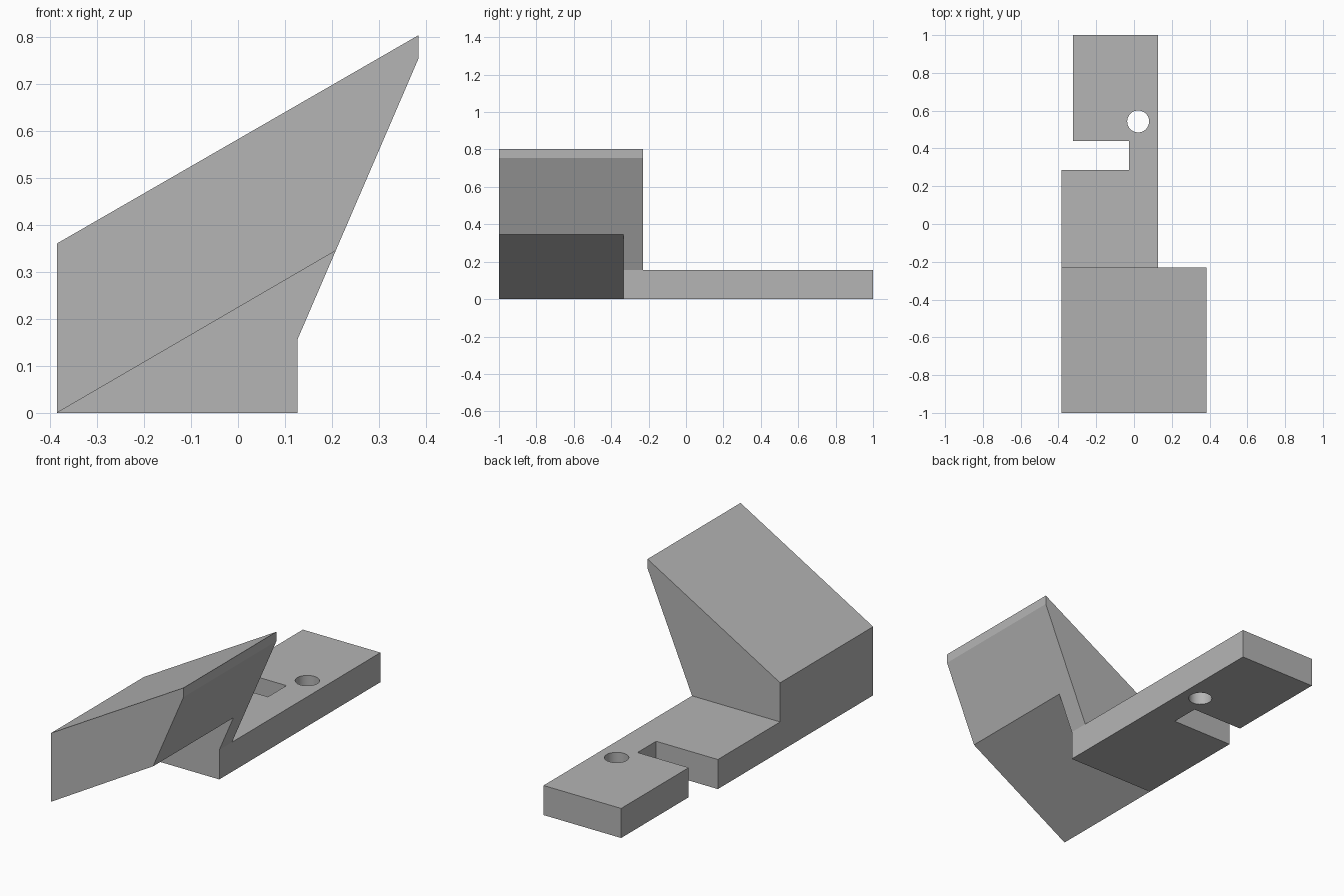
import bpy, bmesh, math
from mathutils import Vector

cube = bpy.data.objects.get("Cube")
if cube:
    bpy.data.objects.remove(cube, do_unlink=True)

grey = bpy.data.materials.new("plain grey")
grey.use_nodes = True
colour = (0.46, 0.46, 0.46, 1)
grey.diffuse_color = colour
grey.node_tree.nodes["Principled BSDF"].inputs["Base Color"].default_value = colour


def prism(name, points, direction):
    """Extrude a closed planar outline along a direction."""
    bm = bmesh.new()
    face = bm.faces.new([bm.verts.new(p) for p in points])
    top = bmesh.ops.extrude_face_region(bm, geom=[face])["geom"]
    moved = [v for v in top if isinstance(v, bmesh.types.BMVert)]
    bmesh.ops.translate(bm, verts=moved, vec=Vector(direction))
    bmesh.ops.recalc_face_normals(bm, faces=bm.faces)
    mesh = bpy.data.meshes.new(name)
    bm.to_mesh(mesh)
    bm.free()
    mesh.materials.append(grey)
    obj = bpy.data.objects.new(name, mesh)
    bpy.context.collection.objects.link(obj)
    return obj


def combine(target, tool, operation):
    """Apply a boolean and discard the tool object."""
    mod = target.modifiers.new(operation, "BOOLEAN")
    mod.operation, mod.solver, mod.object = operation, "EXACT", tool
    bpy.context.view_layer.objects.active = target
    bpy.ops.object.modifier_apply(modifier=mod.name)
    bpy.data.objects.remove(tool, do_unlink=True)


left, right, thick = -0.385, 0.126, 0.155
front, web, back = -1.0, -0.335, -0.23

# Sloped block, full depth, with its underside tapering to the base
profile = [(left, 0), (right, 0), (right, thick), (0.384, 0.754),
           (0.384, 0.803), (left, 0.36)]
bracket = prism("sloped_bracket", [(x, front, z) for x, z in profile],
                (0, back - front, 0))

# Slanted undercut in front of the web
slope = 0.345 / (0.208 - left)
wedge = [(left, 0), (0.5, slope * (0.5 - left)), (0.5, -0.1), (left, -0.1)]
undercut = prism("undercut", [(x, front - 0.1, z) for x, z in wedge],
                 (0, web - front + 0.1, 0))
combine(bracket, undercut, "DIFFERENCE")

# Flat base plate with a side notch
outline = [(left, -0.28), (right, -0.28), (right, 1), (-0.324, 1),
           (-0.324, 0.44), (-0.027, 0.44), (-0.027, 0.286), (left, 0.286)]
plate = prism("base_plate", [(x, y, 0) for x, y in outline], (0, 0, thick))

# Round mounting hole
turns = [math.tau * i / 48 for i in range(48)]
drill = prism("drill", [(0.022 + 0.058 * math.cos(a), 0.543 + 0.058 * math.sin(a), -0.1)
                        for a in turns], (0, 0, 0.4))
combine(plate, drill, "DIFFERENCE")
combine(bracket, plate, "UNION")

bpy.ops.object.select_all(action="DESELECT")
bracket.select_set(True)
bpy.context.view_layer.objects.active = bracket
bpy.ops.object.shade_smooth_by_angle(angle=math.radians(20))
